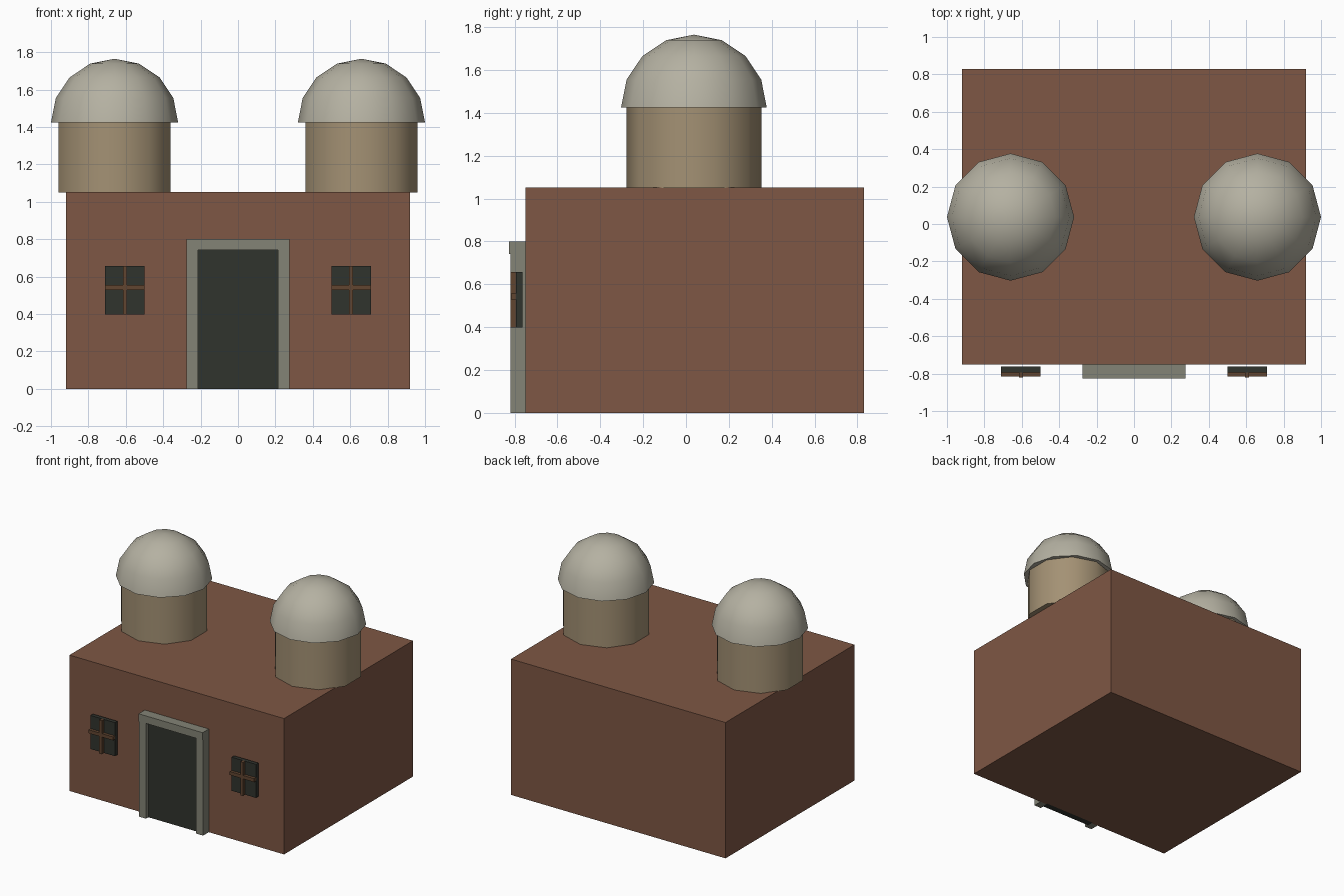
import bpy, bmesh, math
from mathutils import Vector

if "Cube" in bpy.data.objects:
    bpy.data.objects.remove(bpy.data.objects["Cube"])


def material(name, rgb):
    m = bpy.data.materials.new(name)
    m.diffuse_color = (*rgb, 1)
    m.use_nodes = True
    m.node_tree.nodes["Principled BSDF"].inputs["Base Color"].default_value = m.diffuse_color
    return m


BRICK = material("brick", (0.21, 0.095, 0.058))
SAND = material("sandstone", (0.37, 0.285, 0.175))
PALE = material("pale_stone", (0.46, 0.44, 0.36))
STONE = material("grey_stone", (0.23, 0.23, 0.18))
DARK = material("dark", (0.03, 0.033, 0.027))
WOOD = material("wood", (0.12, 0.06, 0.03))


def finish(bm, name, mat, smooth=False):
    bmesh.ops.recalc_face_normals(bm, faces=bm.faces)
    mesh = bpy.data.meshes.new(name)
    bm.to_mesh(mesh)
    bm.free()
    mesh.materials.append(mat)
    ob = bpy.data.objects.new(name, mesh)
    bpy.context.collection.objects.link(ob)
    if smooth:
        bpy.ops.object.select_all(action='DESELECT')
        ob.select_set(True)
        bpy.context.view_layer.objects.active = ob
        bpy.ops.object.shade_smooth_by_angle(angle=math.radians(40))
    return ob


def box(name, mat, x0, x1, y0, y1, z0, z1):
    bm = bmesh.new()
    bmesh.ops.create_cube(bm, size=1)
    for v in bm.verts:
        v.co = Vector(((x0 + x1) / 2 + v.co.x * (x1 - x0),
                       (y0 + y1) / 2 + v.co.y * (y1 - y0),
                       (z0 + z1) / 2 + v.co.z * (z1 - z0)))
    return finish(bm, name, mat)


def lathe(name, mat, profile, sides, centre):
    """Close a ring profile of (radius, z); radius 0 makes a pole. A vertex points to +y."""
    bm = bmesh.new()
    rings = []
    for r, z in profile:
        n = sides if r > 0 else 1
        rings.append([bm.verts.new((centre[0] + r * math.sin(math.tau * i / sides),
                                    centre[1] + r * math.cos(math.tau * i / sides), z))
                      for i in range(n)])
    for a, b in zip(rings, rings[1:]):
        for i in range(sides):
            j = (i + 1) % sides
            if len(b) == 1:
                bm.faces.new((a[i], a[j], b[0]))
            else:
                bm.faces.new((a[i], a[j], b[j], b[i]))
    for ring in (rings[0], rings[-1]):
        if len(ring) > 1:
            bm.faces.new(ring)
    return finish(bm, name, mat, smooth=True)


# Main block
box("building_body", BRICK, -0.92, 0.92, -0.75, 0.83, 0, 1.053)

# Door with stone surround
box("door", DARK, -0.22, 0.22, -0.79, -0.74, 0, 0.745)
box("door_lintel", STONE, -0.275, 0.275, -0.826, -0.75, 0.742, 0.80)

for side, s in (("left", -1), ("right", 1)):
    # Door jamb
    a, b = sorted((s * 0.215, s * 0.275))
    box(f"{side}_door_jamb", STONE, a, b, -0.82, -0.75, 0, 0.742)

    # Window pane with crossed glazing bars
    c = s * 0.605
    box(f"{side}_window_pane", DARK, c - 0.105, c + 0.105, -0.793, -0.763, 0.398, 0.658)
    box(f"{side}_window_upright", WOOD, c - 0.011, c + 0.011, -0.82, -0.79, 0.398, 0.658)
    box(f"{side}_window_crossbar", WOOD, c - 0.105, c + 0.105, -0.816, -0.79, 0.529, 0.556)

    # Tower drum and half-sphere dome
    centre = (s * 0.66, 0.037)
    lathe(f"{side}_tower", SAND, [(0.315, 1.05), (0.315, 1.43)], 10, centre)
    dome = [(0.34 * math.cos(math.pi * k / 8), 1.425 + 0.34 * math.sin(math.pi * k / 8))
            for k in range(4)] + [(0, 1.765)]
    lathe(f"{side}_dome", PALE, dome, 12, centre)
